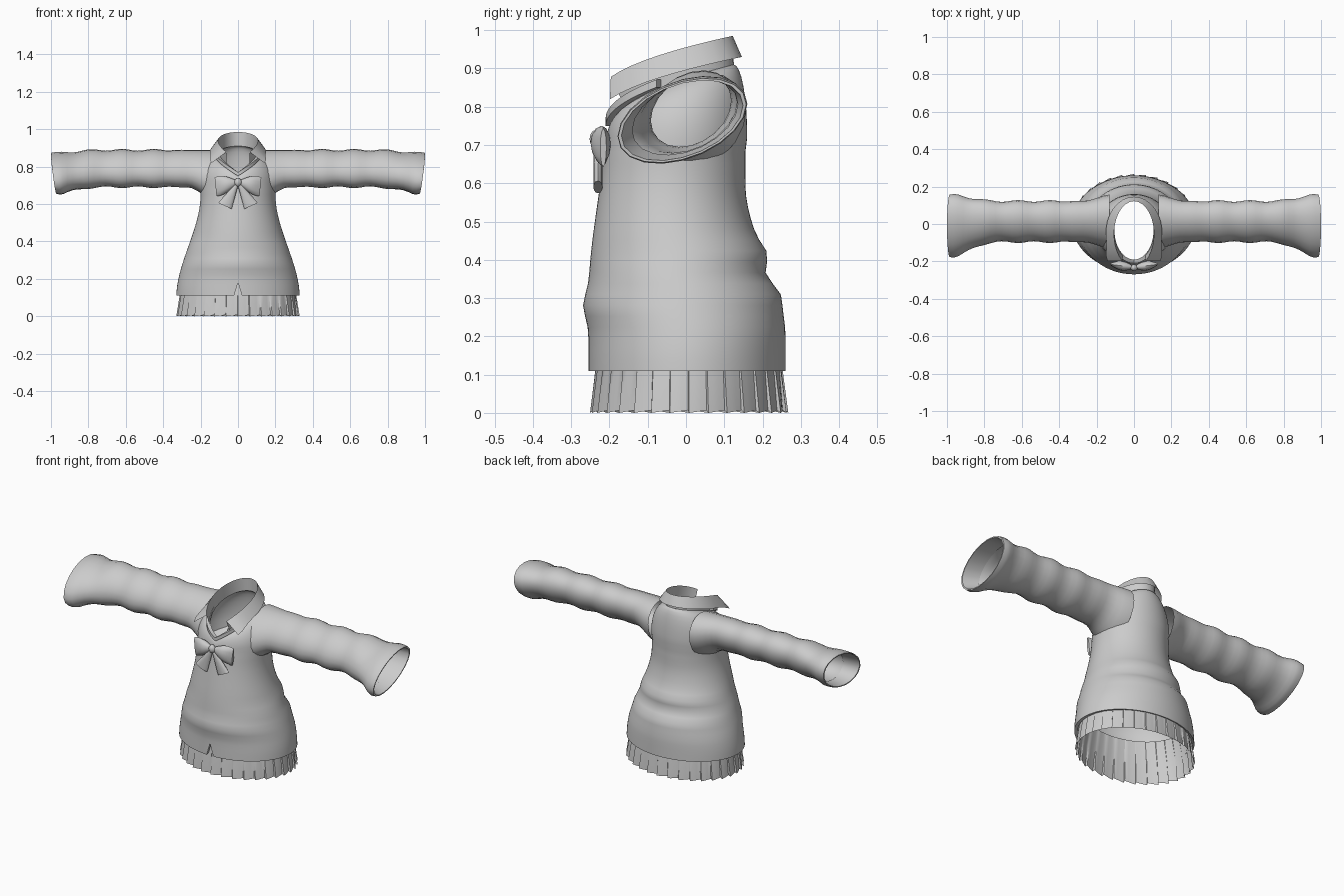
import bpy, bmesh
from math import sin, cos, pi, radians, sqrt, exp

cube = bpy.data.objects.get("Cube")
if cube:
    bpy.data.objects.remove(cube)

colour = (.6, .6, .6, 1)
grey = bpy.data.materials.new("cloth_grey")
grey.use_nodes = True
grey.diffuse_color = colour
grey.node_tree.nodes["Principled BSDF"].inputs["Base Color"].default_value = colour


def steps(count):
    """Evenly spaced values from zero to one."""
    return [i / count for i in range(count + 1)]


def turns(count):
    """Evenly spaced angles around a full circle."""
    return [2 * pi * i / count for i in range(count)]


def mix(a, b, t):
    return a + (b - a) * t


def ease(low, high, value):
    """Smooth step from zero at low to one at high."""
    t = min(1, max(0, (value - low) / (high - low)))
    return t * t * (3 - 2 * t)


def fold(centre, width, value):
    """Bell-shaped crease in the cloth."""
    return exp(-((value - centre) / width) ** 2)


def loft(name, rings, closed=True, caps=False, mirror=False, smooth=45):
    """Skin a list of equally long point rings."""
    bm = bmesh.new()
    rows = [[bm.verts.new(point) for point in ring] for ring in rings]
    size = len(rows[0])
    for lower, upper in zip(rows, rows[1:]):
        for i in range(size if closed else size - 1):
            j = (i + 1) % size
            bm.faces.new((lower[i], lower[j], upper[j], upper[i]))
    if caps:
        bm.faces.new(rows[0])
        bm.faces.new(rows[-1])
    bmesh.ops.recalc_face_normals(bm, faces=bm.faces)
    mesh = bpy.data.meshes.new(name)
    bm.to_mesh(mesh)
    bm.free()
    mesh.materials.append(grey)
    part = bpy.data.objects.new(name, mesh)
    bpy.context.collection.objects.link(part)
    if mirror:
        part.modifiers.new("mirror", 'MIRROR').use_clip = True
    bpy.ops.object.select_all(action='DESELECT')
    bpy.context.view_layer.objects.active = part
    part.select_set(True)
    bpy.ops.object.shade_smooth_by_angle(angle=radians(smooth))


def around(a, half, front, back, z_front, z_back):
    """Point on an oval; angle zero is the front, unequal heights make a V there."""
    middle, depth = (front + back) / 2, (back - front) / 2
    return [half * sin(a), middle - depth * cos(a), mix(z_front, z_back, abs(sin(a / 2)))]


def neckline(a, grow=0, lift=0):
    return around(a, .105 + grow, -.19 - grow, .125, .75 + lift, .91 + lift)


# Jumper body: flared trunk with creases, then a rounded yoke up to the neckline
def trunk_ring(z, scale=1):
    half = mix(.33, .2, ease(.1, .65, z))
    front = mix(-.255, -.207, ease(.3, .8, z)) - .014 * fold(.28, .04, z)
    back = (mix(.26, .155, ease(.2, .6, z)) + .012 * fold(.42, .03, z)
            - .014 * fold(.36, .03, z) + .008 * fold(.31, .03, z))
    return [around(a, half * scale, front * scale, back * scale, z, z) for a in turns(96)]


def yoke_ring(t):
    rise, spread = sin(t * pi / 2), cos(t * pi / 2)
    return [around(a, .105 + .095 * spread, -.19 - .02 * spread, .125 + .035 * spread,
                   mix(.7, .75, rise), mix(.72, .91, rise)) for a in turns(96)]


trunk = [trunk_ring(.115, .94)] + [trunk_ring(mix(.11, .68, t)) for t in steps(20)]
for ring in trunk[:4]:          # small notch at the front of the hem
    ring[0][2] = .18
loft("jumper_body", trunk + [yoke_ring(t) for t in steps(8)])


# Pleated skirt edge: each pleat ramps inwards and then jumps back out
def skirt_ring(z, half, pleat):
    ring = []
    for start in turns(32):
        for ramp in steps(3):
            k = 1 - pleat * ramp
            a = start + ramp * pi / 17
            ring.append(around(a, half * k, -.76 * half * k, .81 * half * k,
                               z + pleat * ramp / 5, z + pleat * ramp / 5))
    return ring


loft("pleated_skirt", [skirt_ring(0, .33, .035), skirt_ring(.11, .312, .015),
                       skirt_ring(.23, .285, 0)], smooth=30)


# Sleeves: wrinkled leaning tubes, wide at the shoulder and flared at the cuff
def sleeve_ring(x, scale=1):
    cuff, root = ease(.74, 1, x), 1 - ease(.12, .27, x)
    wrinkle = .005 * cos(37 * (x - .45)) * ease(.25, .45, x)
    shear = .25
    wide = (.11 + .057 * cuff + .035 * root + wrinkle) * scale
    tall = (.1 + .01 * cuff + .035 * root + wrinkle) * scale
    tall = sqrt(tall ** 2 - (shear * wide) ** 2)
    ring = []
    for a in turns(20):
        y, z = wide * cos(a), tall * sin(a)
        ring.append((x - .03 * ease(.9, 1, x) * (1 - sin(a)) / 2,
                     y + .013 - .023 * cuff,
                     z + shear * y + .79 - .026 * cuff - .035 * root))
    return ring


loft("sleeves", [sleeve_ring(mix(.13, 1, t)) for t in steps(30)]
     + [sleeve_ring(1, .95), sleeve_ring(.9, .95)], mirror=True)


# Folded collar: stands up from the neckline, folds over and widens to front tips
def collar_ring(a):
    tip = max(0, cos(a)) ** 3
    return [neckline(a),
            around(a, .107, -.23, .122, .83, .985),
            around(a, .15 + .17 * tip, -.235, .146, .77, .93)]


loft("collar", [collar_ring(pi * (1 - .8 * t)) for t in steps(12)],
     closed=False, mirror=True, smooth=35)

# Neck ribbon following the V
loft("neck_ribbon", [[neckline(a), neckline(a, .02), neckline(a, .02, .02), neckline(a, 0, .02)]
                     for a in turns(60)[:14]], caps=True, mirror=True)


def puff(x, y, z, half_y, half_z, lean=0):
    """Oval cross-section standing across x, leaning along x with height."""
    return [(x + lean * sin(a), y + half_y * cos(a), z + half_z * sin(a)) for a in turns(12)]


# Bow: two loops, two tails and a knot
loft("bow_loops", [puff(.01 + .11 * t, mix(-.23, -.216, t), .715 - .022 * t,
                        .008 + .018 * sin(pi * t), .012 + .04 * sin(pi * t * .6), .005 * t)
                   for t in steps(8)], caps=True, mirror=True)
loft("bow_tails", [puff(.01 + .06 * t, -.23, .7 - .11 * t, .012,
                        .004 + .012 * t, .01 + .026 * t)
                   for t in steps(4)], caps=True, mirror=True)
loft("bow_knot", [puff(mix(-.02, .02, t), -.234, .716, .005 + .013 * sin(pi * t),
                       .008 + .016 * sin(pi * t)) for t in steps(6)], caps=True)
